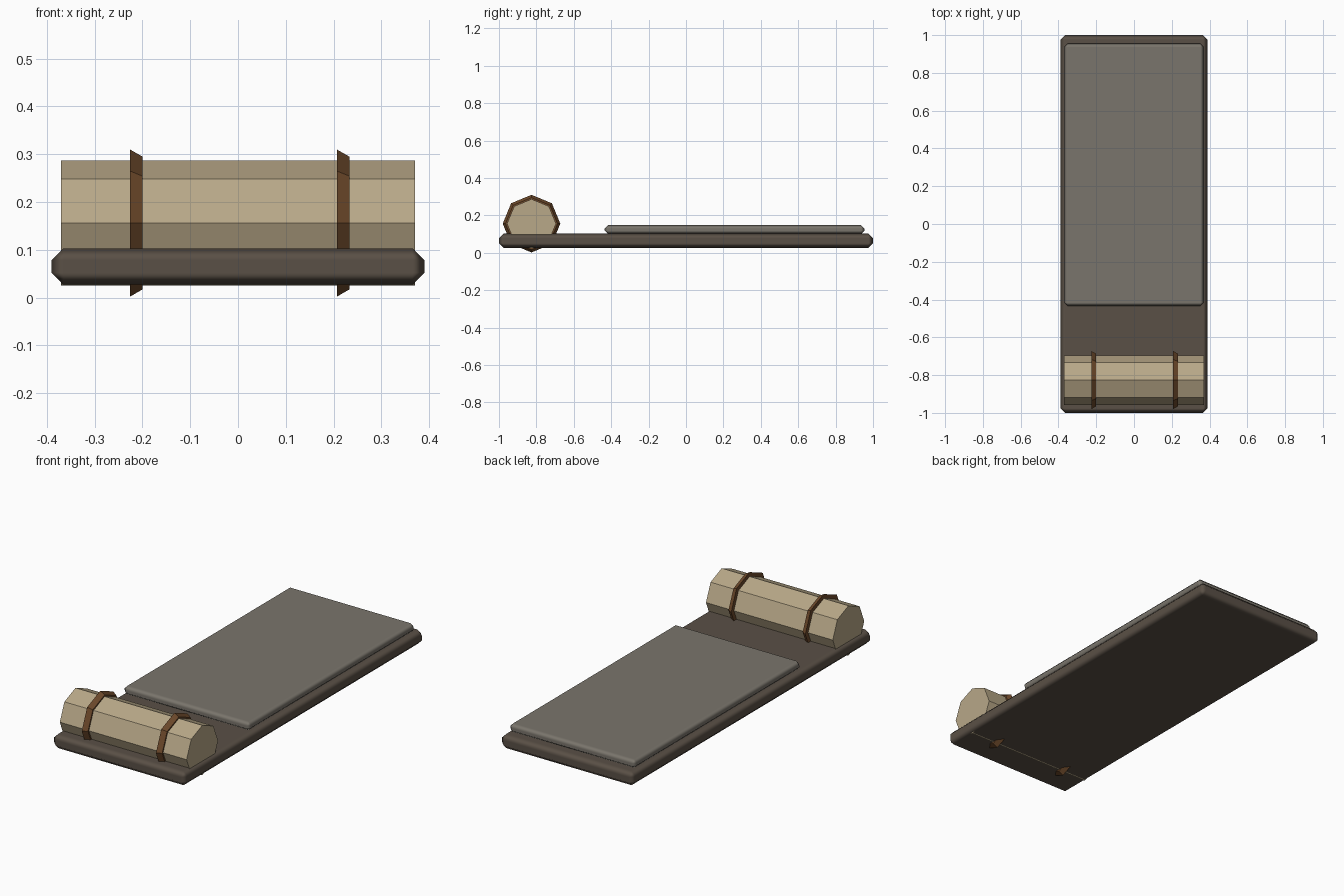
import bpy
import bmesh
from math import pi
from mathutils import Matrix

cube = bpy.data.objects.get("Cube")
if cube:
    bpy.data.objects.remove(cube, do_unlink=True)


def linear(c):
    return c / 12.92 if c <= 0.04045 else ((c + 0.055) / 1.055) ** 2.4


def material(name, hex_colour):
    rgb = [linear(v / 255) for v in bytes.fromhex(hex_colour)]
    mat = bpy.data.materials.new(name)
    mat.use_nodes = True
    mat.diffuse_color = (*rgb, 1)
    shader = mat.node_tree.nodes["Principled BSDF"]
    shader.inputs["Base Color"].default_value = (*rgb, 1)
    shader.inputs["Roughness"].default_value = 0.9
    return mat


def finish(name, bm, mat):
    mesh = bpy.data.meshes.new(name)
    bmesh.ops.recalc_face_normals(bm, faces=bm.faces)
    bm.to_mesh(mesh)
    bm.free()
    mesh.materials.append(mat)
    obj = bpy.data.objects.new(name, mesh)
    bpy.context.collection.objects.link(obj)
    return obj


def padded_slab(name, low, high, bevel, mat):
    """Box between two corners with softly shaded chamfers."""
    size = [b - a for a, b in zip(low, high)]
    centre = [(a + b) / 2 for a, b in zip(low, high)]
    bm = bmesh.new()
    bmesh.ops.create_cube(bm, size=1, matrix=Matrix.Translation(centre) @ Matrix.Diagonal((*size, 1)))
    for face in bm.faces:
        face.smooth = True
    obj = finish(name, bm, mat)
    mod = obj.modifiers.new("Chamfer", "BEVEL")
    mod.width = bevel
    mod.segments = 1
    mod.harden_normals = True
    return obj


def octagon_prism(name, x, length, left_radius, right_radius, mat):
    """Eight-sided prism lying along x, with a corner pointing up."""
    bm = bmesh.new()
    bmesh.ops.create_cone(bm, cap_ends=True, segments=8, radius1=left_radius,
                          radius2=right_radius, depth=length,
                          matrix=Matrix.Translation((x, -0.826, 0.156)) @ Matrix.Rotation(pi / 2, 4, "Y"))
    return finish(name, bm, mat)


mat_cloth = material("dark brown mat", "5A5046")
blanket_cloth = material("grey wool", "7A756C")
roll_cloth = material("tan cloth", "B8A888")
leather = material("brown leather", "6E4A2B")

# Ground mat and blanket
padded_slab("ground_mat", (-0.39, -1, 0.027), (0.39, 1, 0.103), 0.025, mat_cloth)
padded_slab("blanket", (-0.37, -0.435, 0.1), (0.37, 0.955, 0.148), 0.019, blanket_cloth)

# Rolled bedding, with two tapered straps around it
octagon_prism("bedding_roll", 0, 0.74, 0.131, 0.131, roll_cloth)
for side, x in (("right", -0.213), ("left", 0.22)):
    octagon_prism(side + "_strap", x, 0.026, 0.154, 0.139, leather)
